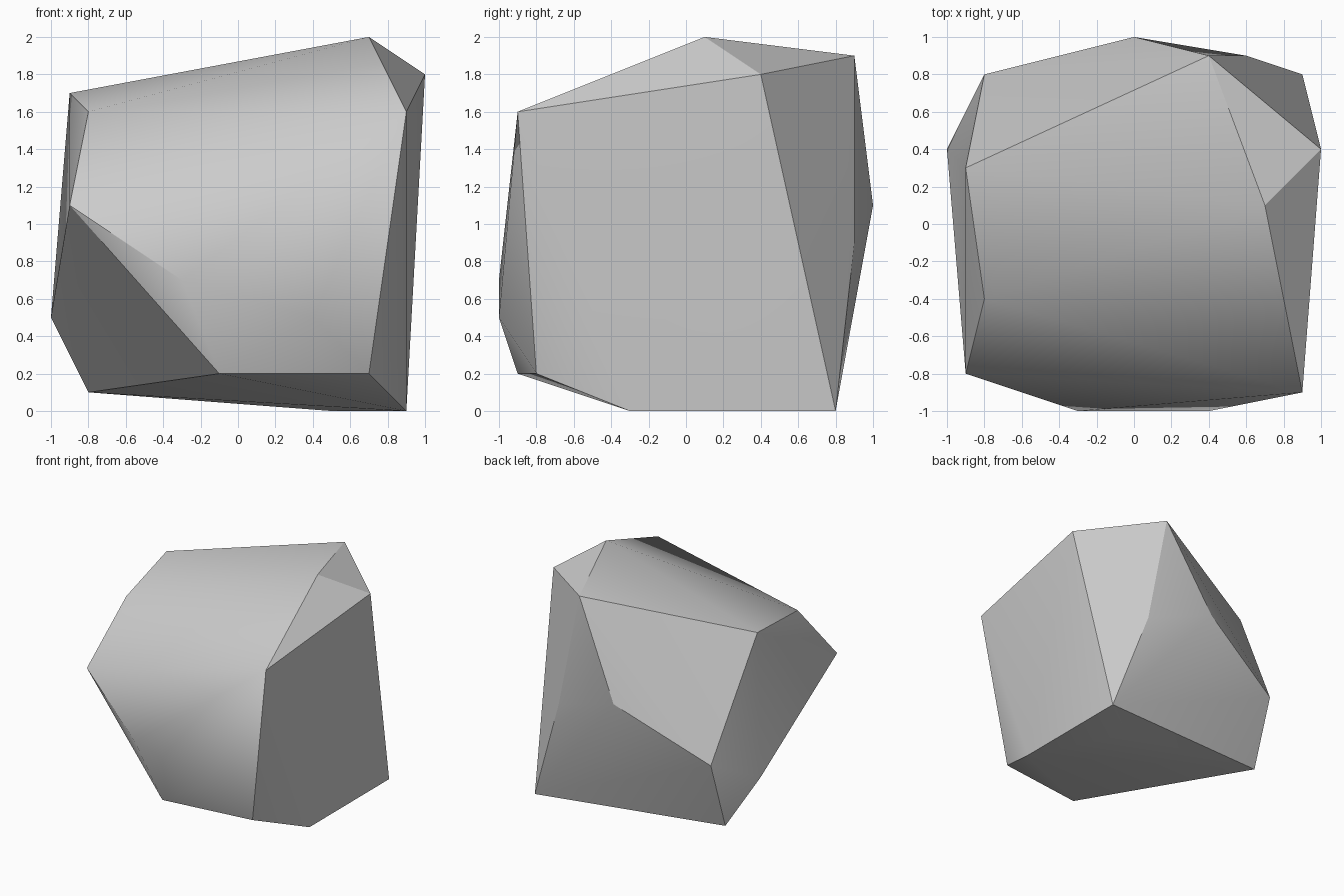
import bpy
import bmesh
import math
from mathutils import Vector

default_cube = bpy.data.objects.get("Cube")
if default_cube:
    bpy.data.objects.remove(default_cube, do_unlink=True)


def flat_material(name, colour):
    material = bpy.data.materials.new(name)
    material.use_nodes = True
    material.diffuse_color = colour
    shader = material.node_tree.nodes["Principled BSDF"]
    shader.inputs["Base Color"].default_value = colour
    shader.inputs["Roughness"].default_value = 0.9
    return material


# Corners of the boulder, in tenths of a unit, grouped by height
crown = [(7, 1, 20), (4, 9, 19), (10, 4, 18), (-9, 3, 17), (-8, -4, 16), (9, -9, 16)]
waist = [(-9, -8, 11), (0, 10, 11), (6, 9, 9), (-8, 8, 7), (-3, -10, 7)]
skirt = [(-10, 4, 5), (4, -10, 5), (7, -8, 2), (-1, -9, 2), (-8, 6, 1)]
base = [(9, 8, 0), (9, -3, 0), (5, 5, 0)]

# Wrap the corners in a convex skin
bm = bmesh.new()
for corner in crown + waist + skirt + base:
    bm.verts.new(Vector(corner) / 10)
bmesh.ops.convex_hull(bm, input=bm.verts[:])
bmesh.ops.recalc_face_normals(bm, faces=bm.faces[:])

mesh = bpy.data.meshes.new("boulder")
bm.to_mesh(mesh)
bm.free()

boulder = bpy.data.objects.new("boulder", mesh)
bpy.context.collection.objects.link(boulder)
mesh.materials.append(flat_material("stone grey", (0.6, 0.6, 0.6, 1)))

# Soft facets with crisp ridges
bpy.ops.object.select_all(action="DESELECT")
boulder.select_set(True)
bpy.context.view_layer.objects.active = boulder
bpy.ops.object.shade_smooth_by_angle(angle=math.radians(30))
